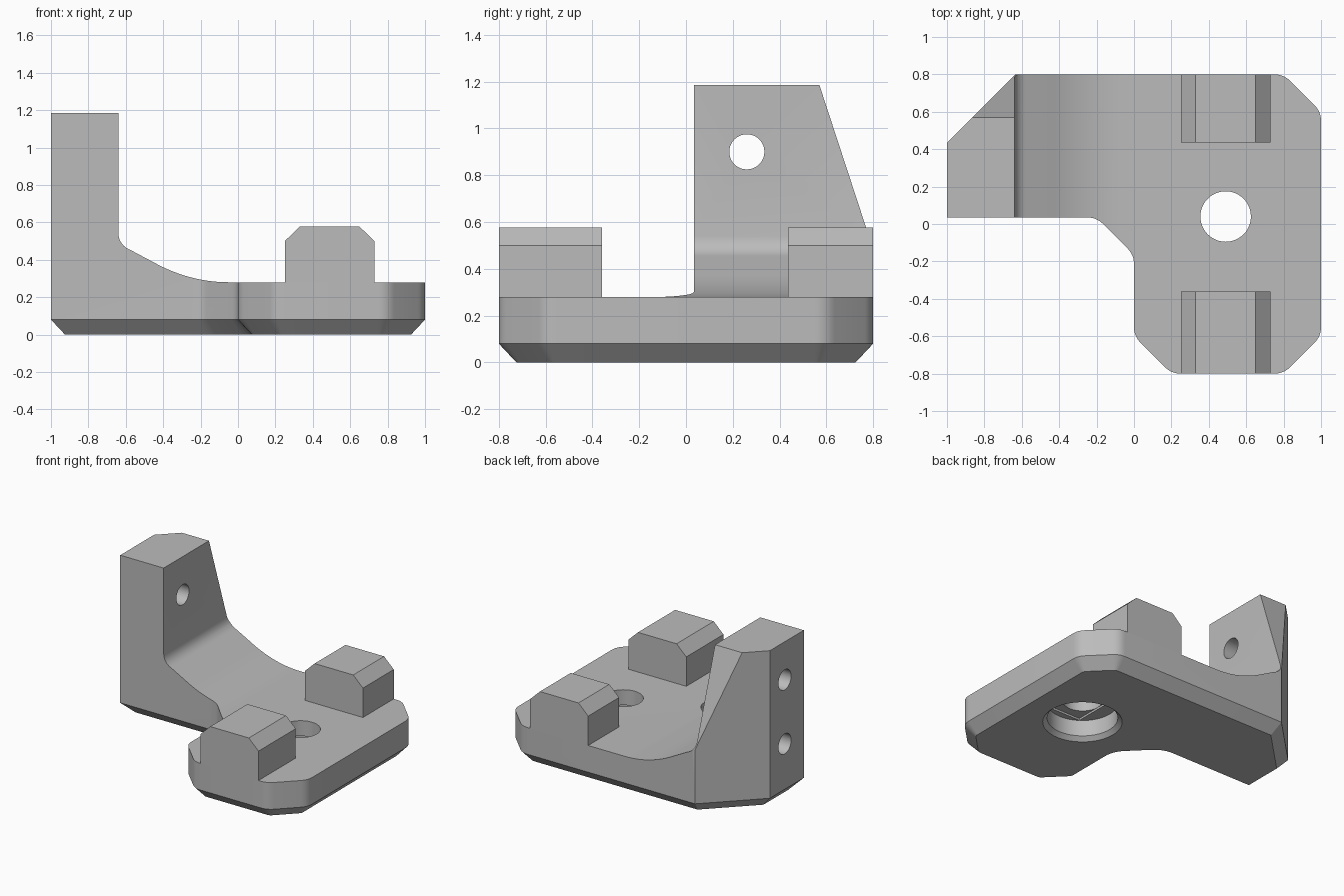
import bpy, bmesh, math
from mathutils import Vector

cube = bpy.data.objects.get("Cube")
if cube:
    bpy.data.objects.remove(cube, do_unlink=True)

grey = bpy.data.materials.new("plain grey")
grey.use_nodes = True
grey.diffuse_color = (0.5, 0.5, 0.5, 1)
grey.node_tree.nodes["Principled BSDF"].inputs["Base Color"].default_value = (0.5, 0.5, 0.5, 1)


def loft(name, rings):
    """Closed solid through rings of equal point count."""
    bm = bmesh.new()
    loops = [[bm.verts.new(p) for p in ring] for ring in rings]
    n = len(loops[0])
    for a, b in zip(loops, loops[1:]):
        for i in range(n):
            j = (i + 1) % n
            bm.faces.new((a[i], a[j], b[j], b[i]))
    bm.faces.new(loops[0][::-1])
    bm.faces.new(loops[-1])
    bmesh.ops.recalc_face_normals(bm, faces=bm.faces)
    mesh = bpy.data.meshes.new(name)
    bm.to_mesh(mesh)
    bm.free()
    obj = bpy.data.objects.new(name, mesh)
    mesh.materials.append(grey)
    bpy.context.collection.objects.link(obj)
    return obj


def place(p, axis, d):
    return {"x": (d, p[0], p[1]), "y": (p[0], d, p[1]), "z": (p[0], p[1], d)}[axis]


def prism(name, pts, axis, lo, hi):
    return loft(name, [[place(p, axis, d) for p in pts] for d in (lo, hi)])


def lathe(name, centre, axis, steps, n=48):
    """Round solid from (distance along axis, radius) steps."""
    turn = [2 * math.pi * i / n for i in range(n)]
    return loft(name, [[place((centre[0] + r * math.cos(t), centre[1] + r * math.sin(t)), axis, d)
                        for t in turn] for d, r in steps])


def bezier(a, b, c, n=8):
    a, b, c = Vector(a), Vector(b), Vector(c)
    return [a * (1 - t) ** 2 + b * 2 * t * (1 - t) + c * t * t for t in (i / n for i in range(n + 1))]


def rounded(corners, cut=0.05):
    """Round the corners that are flagged."""
    out = []
    for i, (x, y, soft) in enumerate(corners):
        p = Vector((x, y))
        if not soft:
            out.append(p)
            continue
        before = Vector(corners[i - 1][:2])
        after = Vector(corners[(i + 1) % len(corners)][:2])
        out += bezier(p + (before - p).normalized() * cut, p, p + (after - p).normalized() * cut, 6)
    return out


def inset(pts, d):
    """Mitred inset of a counter-clockwise outline."""
    out = []
    for i, p in enumerate(pts):
        e1 = (p - pts[i - 1]).normalized()
        e2 = (pts[(i + 1) % len(pts)] - p).normalized()
        n1, n2 = Vector((-e1.y, e1.x)), Vector((-e2.y, e2.x))
        out.append(p + (n1 + n2) * d / (1 + n1.dot(n2)))
    return out


def boolean(obj, tool, operation="DIFFERENCE"):
    mod = obj.modifiers.new(tool.name, "BOOLEAN")
    mod.operation, mod.object, mod.solver = operation, tool, "EXACT"
    bpy.context.view_layer.objects.active = obj
    bpy.ops.object.modifier_apply(modifier=mod.name)
    bpy.data.objects.remove(tool, do_unlink=True)


# L-shaped body with a chamfered underside
outline = rounded([(-1, 0.035, 0), (-0.2, 0.035, 1), (0, -0.165, 1), (0, -0.6, 1), (0.2, -0.8, 1),
                   (0.8, -0.8, 1), (1, -0.6, 1), (1, 0.6, 1), (0.8, 0.8, 1),
                   (-0.635, 0.8, 0), (-1, 0.435, 0)])
TOP = 1.185
body = loft("bracket_body", [[(p.x, p.y, z) for p in ring] for ring, z in
                             ((inset(outline, 0.075), 0), (outline, 0.08), (outline, TOP))])

# Side profile: upright, fillet, sweep down to the flat plate
profile = [(-1.2, -0.2), (1.2, -0.2), (1.2, 0.28)]
profile += bezier((-0.05, 0.28), (-0.24, 0.28), (-0.42, 0.37), 14)
profile += bezier((-0.57, 0.45), (-0.635, 0.475), (-0.64, 0.54))
profile += [(-0.64, 1.4), (-1.2, 1.4)]
boolean(body, prism("side_profile", profile, "y", -1, 1), "INTERSECT")

# Sloping back of the upright
boolean(body, prism("back_slope", [(0.5, 1.4), (0.803, 0.475), (1.2, 0.475), (1.2, 1.4)], "x", -1.2, -0.3))

# Screw holes through the upright: one through, one blind with a drill point
boolean(body, lathe("upper_hole", (0.26, 0.9), "x", [(-1.2, 0.075), (-0.5, 0.075)]))
boolean(body, lathe("lower_hole", (0.26, 0.42), "x", [(-1.2, 0.075), (-0.65, 0.075), (-0.53, 0.001)]))

# Plate hole with a flared counterbore and a stepped seat
cx, cy = 0.49, 0.04
boolean(body, lathe("plate_hole", (cx, cy), "z", [(-0.1, 0.135), (0.5, 0.135)]))
boolean(body, lathe("counterbore", (cx, cy), "z", [(-0.02, 0.29), (0.03, 0.24), (0.15, 0.24)]))
boolean(body, prism("seat_slot", [(cx + sx * 0.136, cy + sy * 0.195) for sx, sy in
                                  ((-1, -1), (1, -1), (1, 1), (-1, 1))], "z", 0.1, 0.165))

# Two chamfered blocks on the plate
block = [(0.25, 0.28), (0.73, 0.28), (0.73, 0.5), (0.65, 0.577), (0.33, 0.577), (0.25, 0.5)]
parts = [body,
         prism("front_block", block, "y", -0.8, -0.36),
         prism("back_block", block, "y", 0.435, 0.8)]

bpy.ops.object.select_all(action="DESELECT")
for part in parts:
    part.select_set(True)
bpy.context.view_layer.objects.active = body
bpy.ops.object.shade_smooth_by_angle(angle=math.radians(25))
